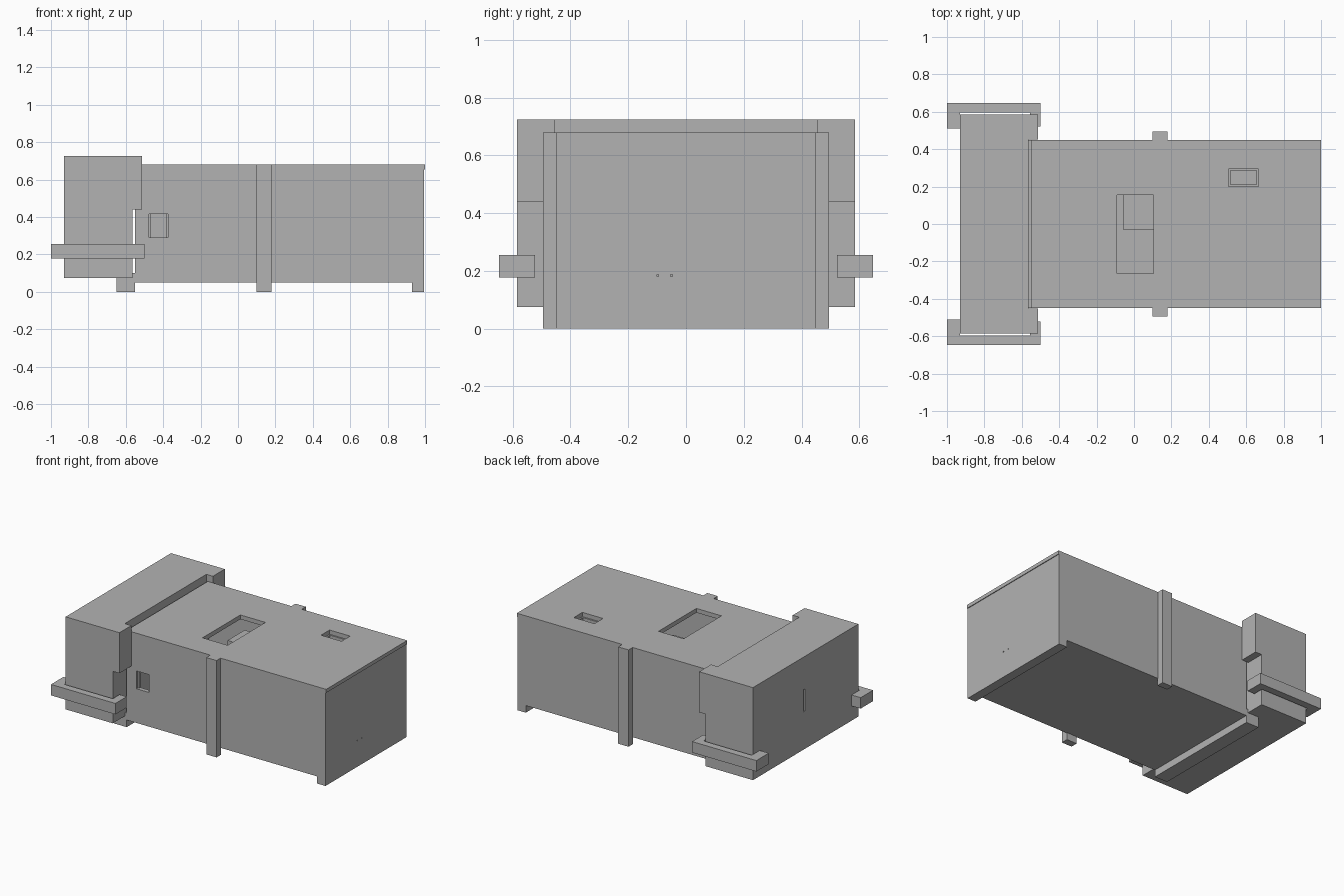
import bpy
import bmesh
from mathutils import Matrix, Vector

cube = bpy.data.objects.get("Cube")
if cube:
    bpy.data.objects.remove(cube, do_unlink=True)

grey = bpy.data.materials.new("plain grey")
grey.use_nodes = True
grey.diffuse_color = (0.45, 0.45, 0.45, 1)
grey.node_tree.nodes["Principled BSDF"].inputs["Base Color"].default_value = (0.45, 0.45, 0.45, 1)


def box(name, x, y, z):
    """Box spanning the given x, y and z ranges."""
    lo, hi = (Vector(c) for c in zip(x, y, z))
    bm = bmesh.new()
    bmesh.ops.create_cube(bm, size=1)
    bm.transform(Matrix.Translation((lo + hi) / 2) @ Matrix.Diagonal((*(hi - lo), 1)))
    mesh = bpy.data.meshes.new(name)
    bm.to_mesh(mesh)
    bm.free()
    mesh.materials.append(grey)
    obj = bpy.data.objects.new(name, mesh)
    bpy.context.collection.objects.link(obj)
    return obj


def cut(target, x, y, z):
    """Remove a box-shaped volume from the target."""
    cutter = box("cutter", x, y, z)
    cutter.hide_render = True
    mod = target.modifiers.new("cut", 'BOOLEAN')
    mod.operation = 'DIFFERENCE'
    mod.solver = 'EXACT'
    mod.object = cutter
    bpy.context.view_layer.objects.active = target
    bpy.ops.object.modifier_apply(modifier=mod.name)
    bpy.data.objects.remove(cutter, do_unlink=True)


def side_range(side, a, b):
    return tuple(sorted((side * a, side * b)))


# Hollow main housing with roof openings, a front window and two pinholes
housing = box("housing", (-0.55, 0.995), (-0.45, 0.45), (0.05, 0.68))
cut(housing, (-0.52, 0.965), (-0.42, 0.42), (0.08, 0.65))
cut(housing, (-0.09, 0.105), (-0.265, 0.155), (0.6, 0.75))
cut(housing, (0.505, 0.665), (0.2, 0.295), (0.6, 0.75))
cut(housing, (-0.475, -0.375), (-0.5, -0.4), (0.29, 0.415))
for y in (-0.098, -0.05):
    cut(housing, (0.9, 1.1), (y - 0.003, y + 0.003), (0.18, 0.187))

# Lip along the roof end and the cross feet under both ends
box("roof_end_lip", (0.99, 1.0), (-0.45, 0.45), (0.655, 0.68))
box("end_foot", (0.93, 0.995), (-0.45, 0.45), (0, 0.055))
box("cap_foot", (-0.65, -0.55), (-0.45, 0.45), (0, 0.1))

# Parts seen through the openings
box("inner_block", (-0.06, 0.12), (-0.03, 0.16), (0.08, 0.58))
tray = box("small_tray", (0.48, 0.69), (0.17, 0.32), (0.59, 0.65))
cut(tray, (0.515, 0.655), (0.21, 0.285), (0.61, 0.7))
for i, x in enumerate((-0.475, -0.385)):
    box(f"window_post_{i}", (x, x + 0.01), (-0.435, -0.415), (0.28, 0.425))

# End cap with a narrow slit
cap = box("end_cap", (-0.93, -0.563), (-0.585, 0.585), (0.075, 0.725))
cut(cap, (-1, -0.88), (0.005, 0.022), (0.34, 0.495))

# Mirrored side parts
for side, label in ((-1, "front"), (1, "back")):
    box(label + "_band", (0.1, 0.18), side_range(side, 0.445, 0.495), (0, 0.68))
    box(label + "_cap_cheek", (-0.57, -0.512), side_range(side, 0.453, 0.585), (0.44, 0.725))
    # C-shaped clip gripping the cap
    box(label + "_clip_bar", (-1, -0.5), side_range(side, 0.597, 0.647), (0.178, 0.255))
    box(label + "_clip_outer_jaw", (-1, -0.93), side_range(side, 0.51, 0.6), (0.178, 0.255))
    box(label + "_clip_inner_jaw", (-0.555, -0.5), side_range(side, 0.522, 0.6), (0.178, 0.255))
